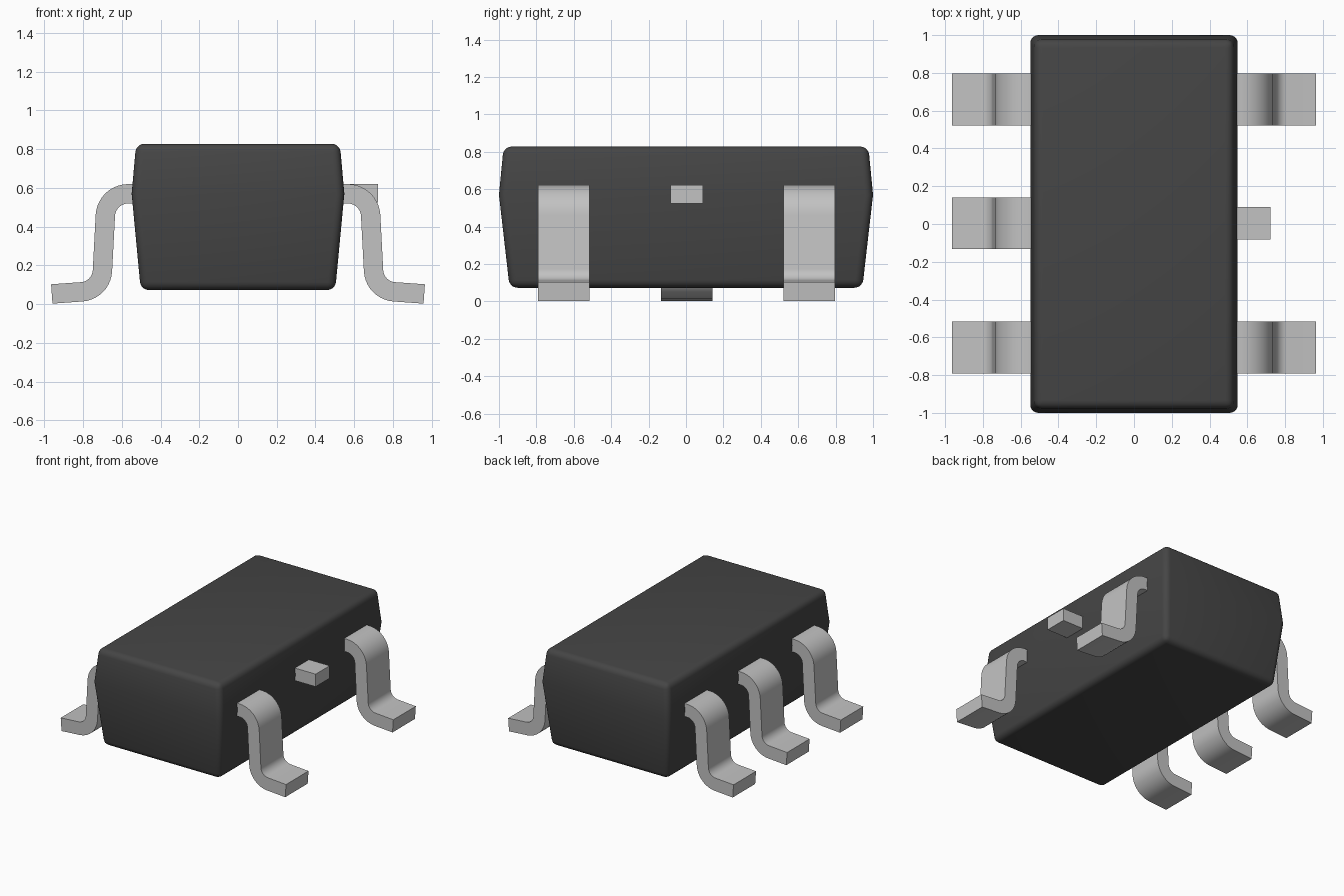
import bpy, bmesh, math
from mathutils import Vector

cube = bpy.data.objects.get("Cube")
if cube:
    bpy.data.objects.remove(cube, do_unlink=True)


def material(name, rgb):
    m = bpy.data.materials.new(name)
    m.use_nodes = True
    m.diffuse_color = (*rgb, 1)
    m.node_tree.nodes["Principled BSDF"].inputs["Base Color"].default_value = (*rgb, 1)
    return m


BLACK = material("black_plastic", (0.06, 0.06, 0.06))
METAL = material("grey_metal", (0.54, 0.54, 0.54))


def finish(name, bm, mat):
    bmesh.ops.recalc_face_normals(bm, faces=bm.faces[:])
    me = bpy.data.meshes.new(name)
    bm.to_mesh(me)
    bm.free()
    me.materials.append(mat)
    ob = bpy.data.objects.new(name, me)
    bpy.context.collection.objects.link(ob)
    return ob


def smooth(ob, degrees):
    bpy.ops.object.select_all(action='DESELECT')
    ob.select_set(True)
    bpy.context.view_layer.objects.active = ob
    bpy.ops.object.shade_smooth_by_angle(angle=math.radians(degrees))


# Moulded body: three stacked rectangles, rounded on every edge
bm = bmesh.new()
rings = []
for hx, hy, z in [(0.502, 0.943, 0.073), (0.549, 1.0, 0.57), (0.526, 0.975, 0.828)]:
    rings.append([bm.verts.new((sx * hx, sy * hy, z))
                  for sx, sy in ((-1, -1), (1, -1), (1, 1), (-1, 1))])
bm.faces.new(rings[0])
bm.faces.new(rings[-1])
for low, high in zip(rings, rings[1:]):
    for i in range(4):
        j = (i + 1) % 4
        bm.faces.new((low[i], low[j], high[j], high[i]))
waist = {v for v in rings[1]}
edges = [e for e in bm.edges if not (e.verts[0] in waist and e.verts[1] in waist)]
bmesh.ops.bevel(bm, geom=edges, offset=0.042, segments=5, profile=0.5, affect='EDGES')
smooth(finish("body", bm, BLACK), 40)


# Gull-wing lead centreline: straight runs and bends, as points with headings
def lead_path():
    p, a = Vector((0.45, 0.57)), 0.0
    path = [(p.copy(), a)]

    def straight(length):
        nonlocal p
        p = p + Vector((math.cos(a), math.sin(a))) * length
        path.append((p.copy(), a))

    def bend(degrees, radius, steps=10):
        nonlocal p, a
        side = math.copysign(1, degrees)
        centre = p + Vector((-math.sin(a), math.cos(a))) * radius * side
        for _ in range(steps):
            a += math.radians(degrees) / steps
            p = centre - Vector((-math.sin(a), math.cos(a))) * radius * side
            path.append((p.copy(), a))

    straight(0.117)
    bend(-87, 0.118)
    straight(0.286)
    bend(83, 0.115)
    straight(0.155)
    return path


def lead(name, side, y, width=0.275, thick=0.10):
    bm = bmesh.new()
    loops = []
    for p, a in lead_path():
        n = Vector((-math.sin(a), math.cos(a))) * thick / 2
        loops.append([bm.verts.new((side * q.x, y + w * width / 2, q.y))
                      for q, w in ((p + n, -1), (p + n, 1), (p - n, 1), (p - n, -1))])
    for l0, l1 in zip(loops, loops[1:]):
        for i in range(4):
            j = (i + 1) % 4
            bm.faces.new((l0[i], l0[j], l1[j], l1[i]))
    bm.faces.new(loops[0])
    bm.faces.new(loops[-1])
    smooth(finish(name, bm, METAL), 30)


for label, y in (("front", -0.653), ("middle", 0.004), ("back", 0.659)):
    lead(f"right_{label}_lead", -1, y)
    if label != "middle":
        lead(f"left_{label}_lead", 1, y)

# Cut-off lead stub
bm = bmesh.new()
bmesh.ops.create_cube(bm, size=1)
bmesh.ops.scale(bm, vec=(0.24, 0.172, 0.097), verts=bm.verts)
bmesh.ops.translate(bm, vec=(0.602, 0.004, 0.573), verts=bm.verts)
finish("lead_stub", bm, METAL)
